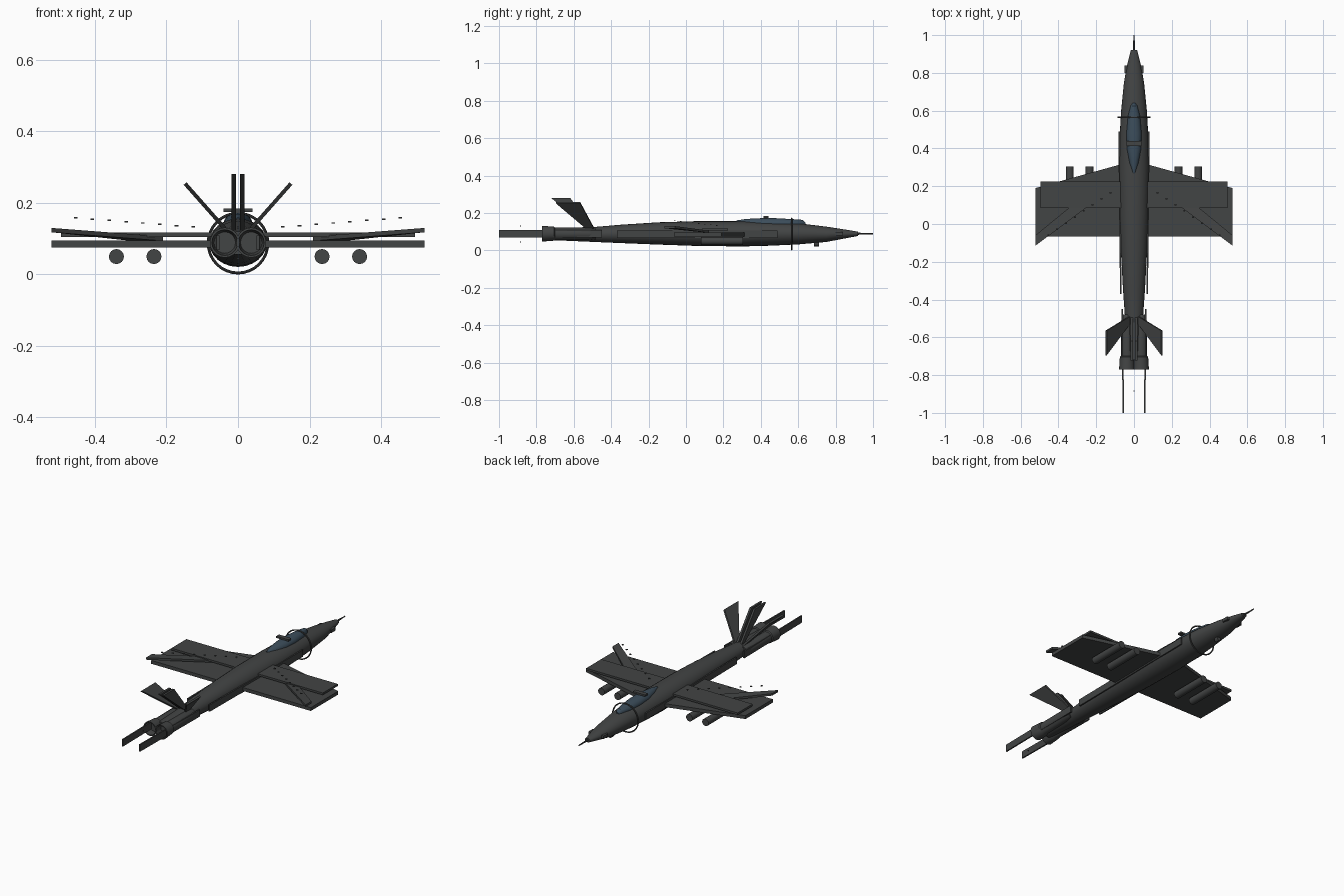
import bpy, bmesh, math
from mathutils import Matrix


def material(name, col):
    m = bpy.data.materials.new(name)
    m.diffuse_color = (*col, 1)
    return m


DARK = material("dark_grey", (0.055, 0.058, 0.058))
GLASS = material("canopy_blue", (0.045, 0.075, 0.105))


def finish(name, bm, mat=DARK, smooth=False):
    bmesh.ops.recalc_face_normals(bm, faces=bm.faces)
    me = bpy.data.meshes.new(name)
    bm.to_mesh(me)
    bm.free()
    me.materials.append(mat)
    ob = bpy.data.objects.new(name, me)
    bpy.context.collection.objects.link(ob)
    if smooth:
        bpy.context.view_layer.objects.active = ob
        ob.select_set(True)
        bpy.ops.object.shade_smooth_by_angle(angle=math.radians(35))
        ob.select_set(False)
    return ob


def loft(name, rings, x=0, n=24, mat=DARK, cap=True):
    """Elliptical rings (y, half width, low z, high z) along y."""
    bm = bmesh.new()
    prev = None
    for y, w, lo, hi in rings:
        ring = []
        for i in range(n):
            a = 2 * math.pi * i / n
            ring.append(bm.verts.new((x + w * math.cos(a), y,
                                      (lo + hi) / 2 + (hi - lo) / 2 * math.sin(a))))
        if prev:
            for i in range(n):
                j = (i + 1) % n
                bm.faces.new((prev[i], prev[j], ring[j], ring[i]))
        elif cap:
            bm.faces.new(ring)
        prev = ring
    if cap:
        bm.faces.new(prev)
    return finish(name, bm, mat, True)


def plate(name, pts, offset):
    """Flat panel through 3D points, thickened by +-offset vector."""
    bm = bmesh.new()
    a = [bm.verts.new([p[k] + offset[k] for k in range(3)]) for p in pts]
    b = [bm.verts.new([p[k] - offset[k] for k in range(3)]) for p in pts]
    bm.faces.new(a)
    bm.faces.new(b[::-1])
    for i in range(len(pts)):
        j = (i + 1) % len(pts)
        bm.faces.new((a[j], a[i], b[i], b[j]))
    return finish(name, bm)


def box(name, loc, size):
    bm = bmesh.new()
    bmesh.ops.create_cube(bm, size=1, matrix=Matrix.Translation(loc) @ Matrix.Diagonal((*size, 1)))
    return finish(name, bm)


def rod(name, x, z, y0, y1, r, n=16):
    return loft(name, [(y0, r, z - r, z + r), (y1, r, z - r, z + r)], x, n)


# Fuselage, nose collar, probe and canopy
loft("fuselage", [(0.92, 0.017, 0.077, 0.100), (0.84, 0.037, 0.062, 0.113), (0.75, 0.053, 0.045, 0.127),
                  (0.60, 0.068, 0.032, 0.145), (0.45, 0.077, 0.025, 0.152), (0.30, 0.08, 0.021, 0.156),
                  (0.05, 0.077, 0.024, 0.156), (-0.15, 0.069, 0.031, 0.150), (-0.35, 0.058, 0.039, 0.137),
                  (-0.49, 0.048, 0.045, 0.125), (-0.72, 0.035, 0.055, 0.120)])
loft("probe", [(0.91, 0.006, 0.083, 0.095), (1.0, 0.003, 0.086, 0.092)], n=8)
loft("canopy", [(0.64, 0.008, 0.125, 0.147), (0.625, 0.018, 0.12, 0.163), (0.57, 0.032, 0.115, 0.167),
                (0.48, 0.04, 0.115, 0.172), (0.40, 0.038, 0.115, 0.172), (0.32, 0.024, 0.12, 0.168),
                (0.27, 0.006, 0.14, 0.160)], mat=GLASS)
box("canopy_bar", (0, 0.427, 0.179), (0.08, 0.026, 0.010))
box("canopy_post", (0, 0.427, 0.17), (0.014, 0.02, 0.014))
loft("chin_sensor", [(0.685, 0.012, 0.022, 0.055), (0.71, 0.012, 0.022, 0.055)], n=12)

# Hoop around the forward fuselage
bpy.ops.mesh.primitive_torus_add(location=(0, 0.565, 0.0875), rotation=(math.pi / 2, 0, 0),
                                 major_radius=0.0835, minor_radius=0.004,
                                 major_segments=32, minor_segments=8)
hoop = bpy.context.object
hoop.name = "hoop"
hoop.data.materials.append(DARK)
bpy.ops.object.shade_smooth_by_angle(angle=math.radians(40))

# Upper wing panel crossing the body
box("upper_wing_panel", (0, 0.155, 0.111), (0.99, 0.14, 0.012))

for side, s in (("left", -1), ("right", 1)):
    # Main wing and swept tip strip
    plate(side + "_wing", [(0, 0.325, 0.085), (s * 0.08, 0.313, 0.085), (s * 0.522, 0.19, 0.085),
                           (s * 0.522, -0.065, 0.085), (0, -0.065, 0.085)], (0, 0, 0.010))
    plate(side + "_tip_strip", [(s * 0.21, 0.118, 0.1), (s * 0.30, 0.122, 0.1), (s * 0.522, -0.06, 0.124),
                                (s * 0.522, -0.115, 0.124)], (0, 0, 0.006))
    # Row of small studs over the wing
    for i in range(8):
        box(f"{side}_stud_{i}", (s * (0.125 + 0.047 * i), 0.165 - 0.032 * i, 0.133 + 0.0036 * i),
            (0.010, 0.008, 0.004))
    # Underwing pods
    for i, x in enumerate((0.235, 0.34)):
        rod(f"{side}_pod_{i}", s * x, 0.05, 0.08, 0.305, 0.021)
    # Nose blister, side strake and tail boom plate
    box(side + "_nose_blister", (s * 0.041, 0.82, 0.088), (0.018, 0.04, 0.018))
    plate(side + "_strake", [(s * 0.079, 0.49, 0.067), (s * 0.079, 0.49, 0.107),
                             (s * 0.070, -0.37, 0.107), (s * 0.070, -0.37, 0.067)], (0.004, 0, 0))
    plate(side + "_tail_boom", [(s * 0.063, -0.45, 0.068), (s * 0.063, -0.45, 0.109),
                                (s * 0.056, -1.0, 0.109), (s * 0.056, -1.0, 0.068)], (0.004, 0, 0))
    # Engine with flared nozzle
    loft(side + "_engine", [(-0.48, 0.025, 0.06, 0.115), (-0.52, 0.032, 0.055, 0.121),
                            (-0.70, 0.033, 0.055, 0.121), (-0.705, 0.038, 0.052, 0.127),
                            (-0.77, 0.042, 0.047, 0.131), (-0.77, 0.036, 0.053, 0.125),
                            (-0.73, 0.030, 0.059, 0.119)], s * 0.037, 20)
    # Upright and splayed fins, narrow at the root
    plate(side + "_upright_fin", [(s * 0.012, -0.485, 0.11), (s * 0.012, -0.62, 0.281),
                                  (s * 0.012, -0.722, 0.281), (s * 0.012, -0.51, 0.11)], (0.006, 0, 0))
    plate(side + "_splayed_fin", [(s * 0.025, -0.49, 0.115), (s * 0.148, -0.565, 0.254),
                                  (s * 0.148, -0.695, 0.254), (s * 0.025, -0.53, 0.115)],
          (s * 0.004, 0, -0.0035))

# Tiny markers behind the nozzles
for i, z in enumerate((0.045, 0.131)):
    box(f"tail_marker_{i}", (0, -0.885, z), (0.006, 0.006, 0.006))
